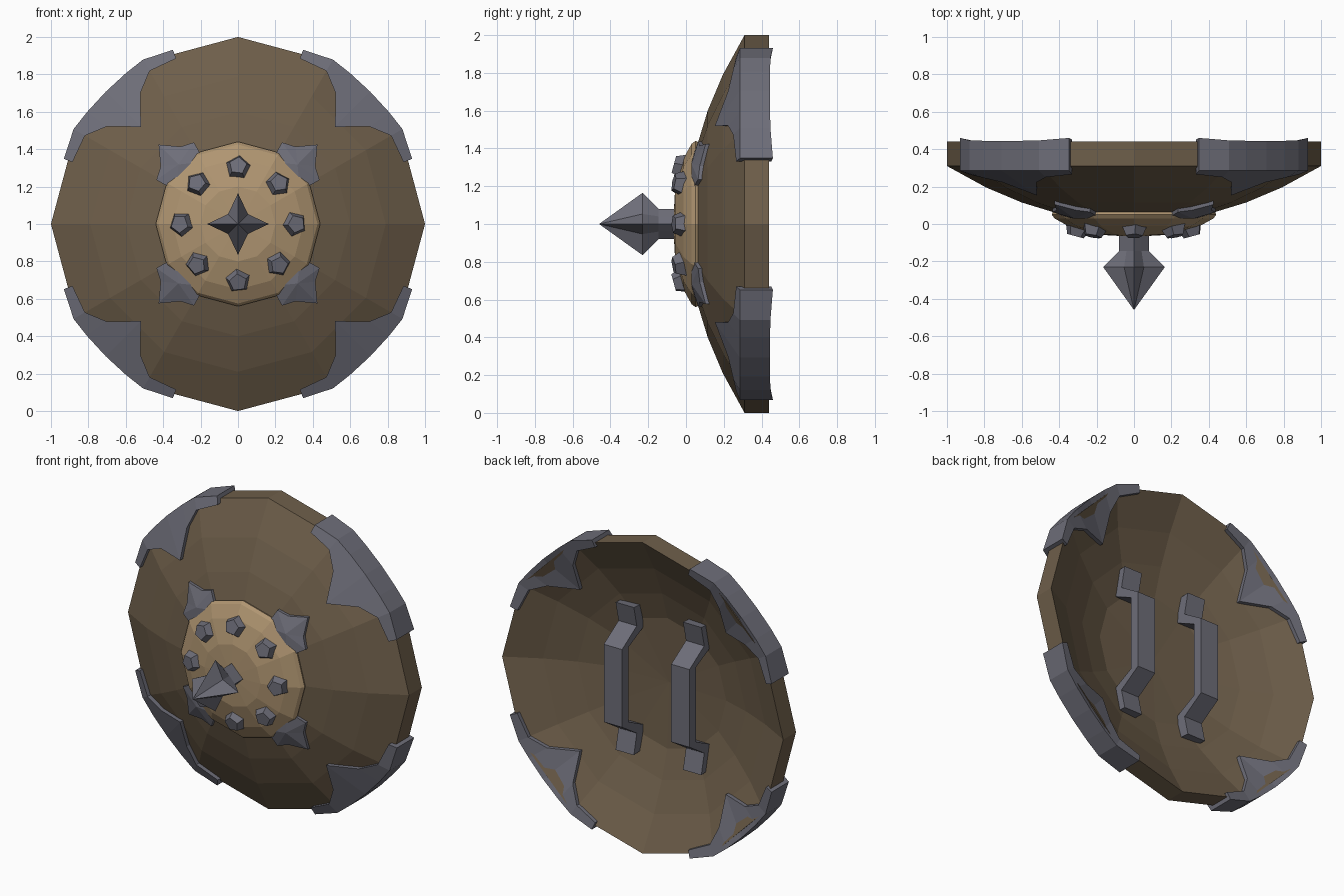
import bpy, bmesh, math
from mathutils import Vector, Matrix

if "Cube" in bpy.data.objects:
    bpy.data.objects.remove(bpy.data.objects["Cube"])


def material(name, rgb):
    m = bpy.data.materials.new(name)
    m.diffuse_color = (*rgb, 1)
    m.use_nodes = True
    m.node_tree.nodes["Principled BSDF"].inputs["Base Color"].default_value = m.diffuse_color
    return m


WOOD = material("dark brown", (0.155, 0.112, 0.068))
TAN = material("tan", (0.43, 0.30, 0.165))
METAL = material("grey metal", (0.155, 0.155, 0.19))


def finish(name, bm, mat):
    bmesh.ops.recalc_face_normals(bm, faces=bm.faces)
    me = bpy.data.meshes.new(name)
    bm.to_mesh(me)
    bm.free()
    me.materials.append(mat)
    ob = bpy.data.objects.new(name, me)
    bpy.context.collection.objects.link(ob)
    return ob


def polar(r, deg, y):
    a = math.radians(deg)
    return Vector((r * math.cos(a), y, 1 + r * math.sin(a)))


def loft(bm, rings, cap=True):
    """Skin a list of closed rings of points."""
    vs = [[bm.verts.new(p) for p in ring] for ring in rings]
    n = len(vs[0])
    for a, b in zip(vs, vs[1:]):
        for i in range(n):
            j = (i + 1) % n
            bm.faces.new((a[i], a[j], b[j], b[i]))
    if cap:
        bm.faces.new(vs[0])
        bm.faces.new(vs[-1])
    return vs


def fan(bm, ring, p):
    c = bm.verts.new(p)
    for i in range(len(ring)):
        bm.faces.new((ring[i], ring[(i + 1) % len(ring)], c))


def lathe(name, prof, y0, y1, mat, n=12):
    """Turn a profile of (radius, y), closed by a centre point at each end."""
    bm = bmesh.new()
    vs = loft(bm, [[polar(r, 360 * i / n, y) for i in range(n)] for r, y in prof], False)
    fan(bm, vs[0], (0, y0, 1))
    fan(bm, vs[-1], (0, y1, 1))
    return finish(name, bm, mat)


# shield body: dished 12-sided shell
DISH = [(0.42, 0.06), (0.60, 0.115), (0.79, 0.195), (1.0, 0.31)]
THICK = 0.13
lathe("shield_body", DISH + [(r, y + THICK) for r, y in reversed(DISH)], 0.03, 0.17, WOOD)


def surf(r, deg):
    """Front y of the faceted shell at a polar position."""
    r *= math.cos(math.radians(deg % 30 - 15)) / math.cos(math.radians(15))
    for (r0, y0), (r1, y1) in zip(DISH, DISH[1:]):
        if r <= r1 or r1 == 1.0:
            return y0 + (y1 - y0) * (r - r0) / (r1 - r0)


# central boss
lathe("boss", [(0.20, -0.057), (0.35, -0.012), (0.425, 0.03), (0.44, 0.05), (0.43, 0.075)],
      -0.068, 0.075, TAN)

# ring of five-sided studs on the boss
bm = bmesh.new()
for k in range(8):
    a = 45 * k
    pos = polar(0.305, a, -0.036)
    nrm = (polar(0.27, a, -1) - Vector((0, 0, 1))).normalized()
    rot = nrm.to_track_quat('Z', 'Y').to_matrix().to_4x4()
    bmesh.ops.create_cone(bm, cap_ends=True, segments=5, radius1=0.074, radius2=0.048, depth=0.06,
                          matrix=Matrix.Translation(pos) @ rot @ Matrix.Rotation(0.4 + k, 4, 'Z'))
finish("boss_studs", bm, METAL)

# spike: diamond shaft and four-pointed star head
bm = bmesh.new()


def star(outer, inner, y):
    return [polar(inner if i % 2 else outer, 45 * i, y) for i in range(8)]


vs = loft(bm, [star(0.08, 0.057, -0.03), star(0.08, 0.057, -0.145), star(0.165, 0.075, -0.23)], False)
bm.faces.new(vs[0])
fan(bm, vs[-1], (0, -0.46, 1))
finish("spike", bm, METAL)

# rim brackets: wrap the edge at the diagonals, with a point inward on both faces
half = [(24.5, 0.945, 0.994, 0.46), (15, 0.945, 1.015, 0.447), (8.5, 0.875, 1.005, 0.445)]
stations = ([(-d, i, o, y) for d, i, o, y in half] + [(0, 0.735, 1.0, 0.445)]
            + list(reversed(half)))
for k, label in enumerate(("top_right", "top_left", "bottom_left", "bottom_right")):
    mid = 45 + 90 * k
    bm = bmesh.new()
    rings = []
    for d, r_in, r_out, y_back in stations:
        a = mid + d
        s = surf(r_in, a)
        rings.append([polar(r_in, a, s - 0.03), polar(r_out, a, 0.285),
                      polar(r_out, a, y_back), polar(r_in, a, s + THICK + 0.025)])
    loft(bm, rings)
    finish("rim_bracket_" + label, bm, METAL)

    # three-pointed plate tucked under the boss
    bm = bmesh.new()
    side = [(0.51, 0.075), (0.475, 0.142), (0.36, 0.11)]
    outline = [(0.60, 0)] + side + [(r, -v) for r, v in reversed(side)]
    front, back = [], []
    for u, v in outline:
        r, a = math.hypot(u, v), mid + math.degrees(math.atan2(v, u))
        y = surf(r, a)
        front.append(polar(r, a, y - 0.02))
        back.append(polar(r, a, y + 0.02))
    vs = loft(bm, [back, front], False)
    bm.faces.new(vs[0])
    fan(bm, vs[1], polar(0.45, mid, surf(0.45, mid) - 0.045))
    finish("boss_plate_" + label, bm, METAL)

# two strap handles on the back
under = [(0.47, 0.21), (0.32, 0.17), (0.24, 0.335)]
over = [(0.25, 0.40), (0.345, 0.25), (0.475, 0.28)]
upper = under[::-1]
outline = (under + [(-z, y) for z, y in upper]
           + [(-z, y) for z, y in reversed(over)] + over)
for x, label in ((-0.24, "left"), (0.24, "right")):
    bm = bmesh.new()
    loft(bm, [[Vector((x + w, y, 1 + z)) for z, y in outline] for w in (-0.065, 0.065)])
    finish("handle_" + label, bm, METAL)
